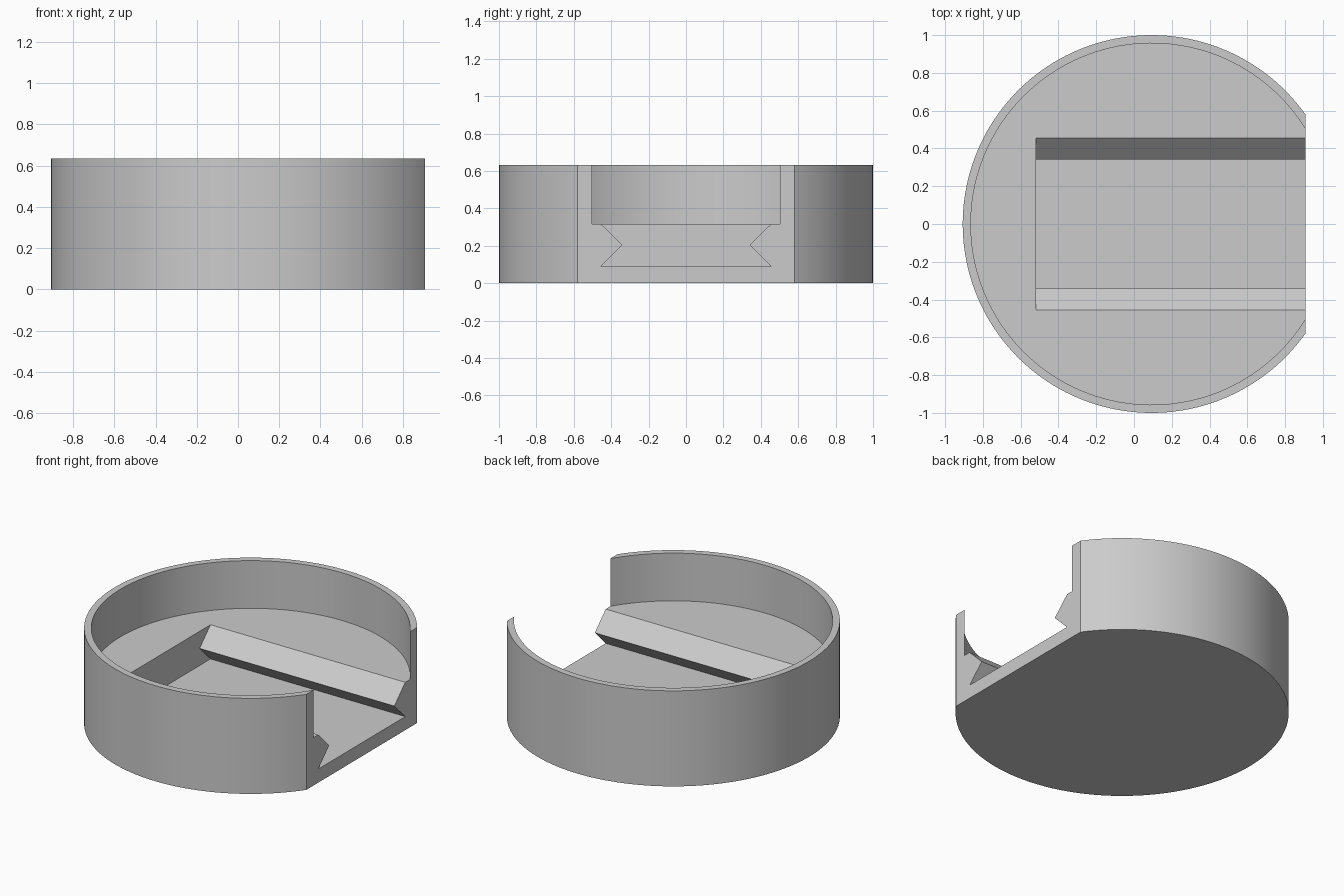
import bpy
import bmesh
import math

if "Cube" in bpy.data.objects:
    bpy.data.objects.remove(bpy.data.objects["Cube"], do_unlink=True)

CENTRE_X = 0.093
CUT_X = 0.907
HEIGHT = 0.633
FLOOR = 0.317
SLOT_BOTTOM = 0.09
SLOT_START = -0.52

grey = bpy.data.materials.new("plain grey")
grey.use_nodes = True
colour = (0.6, 0.6, 0.6, 1)
grey.diffuse_color = colour
grey.node_tree.nodes["Principled BSDF"].inputs["Base Color"].default_value = colour


def extrude_profile(name, points, offset):
    """Solid made by sweeping a closed outline along an offset."""
    bm = bmesh.new()
    face = bm.faces.new([bm.verts.new(p) for p in points])
    swept = bmesh.ops.extrude_face_region(bm, geom=[face], use_keep_orig=True)
    verts = [g for g in swept["geom"] if isinstance(g, bmesh.types.BMVert)]
    bmesh.ops.translate(bm, verts=verts, vec=offset)
    bmesh.ops.recalc_face_normals(bm, faces=bm.faces)
    mesh = bpy.data.meshes.new(name)
    bm.to_mesh(mesh)
    bm.free()
    mesh.materials.append(grey)
    obj = bpy.data.objects.new(name, mesh)
    bpy.context.collection.objects.link(obj)
    return obj


def flat_sided_disc(name, radius, flat_x, bottom, top):
    """Round disc with its +x side sliced off at flat_x."""
    start = math.acos((flat_x - CENTRE_X) / radius)
    steps = 128
    sweep = 2 * math.pi - 2 * start
    angles = [start + sweep * i / steps for i in range(steps + 1)]
    outline = [(CENTRE_X + radius * math.cos(a), radius * math.sin(a), bottom)
               for a in angles]
    return extrude_profile(name, outline, (0, 0, top - bottom))


def subtract(body, cutter):
    cutter.hide_render = True
    mod = body.modifiers.new(cutter.name, "BOOLEAN")
    mod.operation = "DIFFERENCE"
    mod.solver = "EXACT"
    mod.object = cutter
    bpy.ops.object.select_all(action="DESELECT")
    body.select_set(True)
    bpy.context.view_layer.objects.active = body
    bpy.ops.object.modifier_apply(modifier=mod.name)
    bpy.data.objects.remove(cutter, do_unlink=True)


# Round body with one flat, open side
body = flat_sided_disc("round_holder", 1.0, CUT_X, 0, HEIGHT)

# Round recess that runs out through the flat side
subtract(body, flat_sided_disc("recess_cutter", 0.957, CUT_X + 0.08, FLOOR, HEIGHT + 0.2))

# Pinched-waist slot in the floor, carried a little above it for a clean cut
middle = (SLOT_BOTTOM + FLOOR) / 2
half = [(0.455, SLOT_BOTTOM), (0.341, middle), (0.455, FLOOR), (0.455, FLOOR + 0.02)]
section = half + [(-y, z) for y, z in reversed(half)]
# The part above the floor stays within the recess opening
slot = extrude_profile("slot_cutter", [(SLOT_START, y, z) for y, z in section],
                       (CUT_X - SLOT_START + 0.1, 0, 0))
subtract(body, slot)

bpy.ops.object.shade_smooth_by_angle(angle=math.radians(30))
